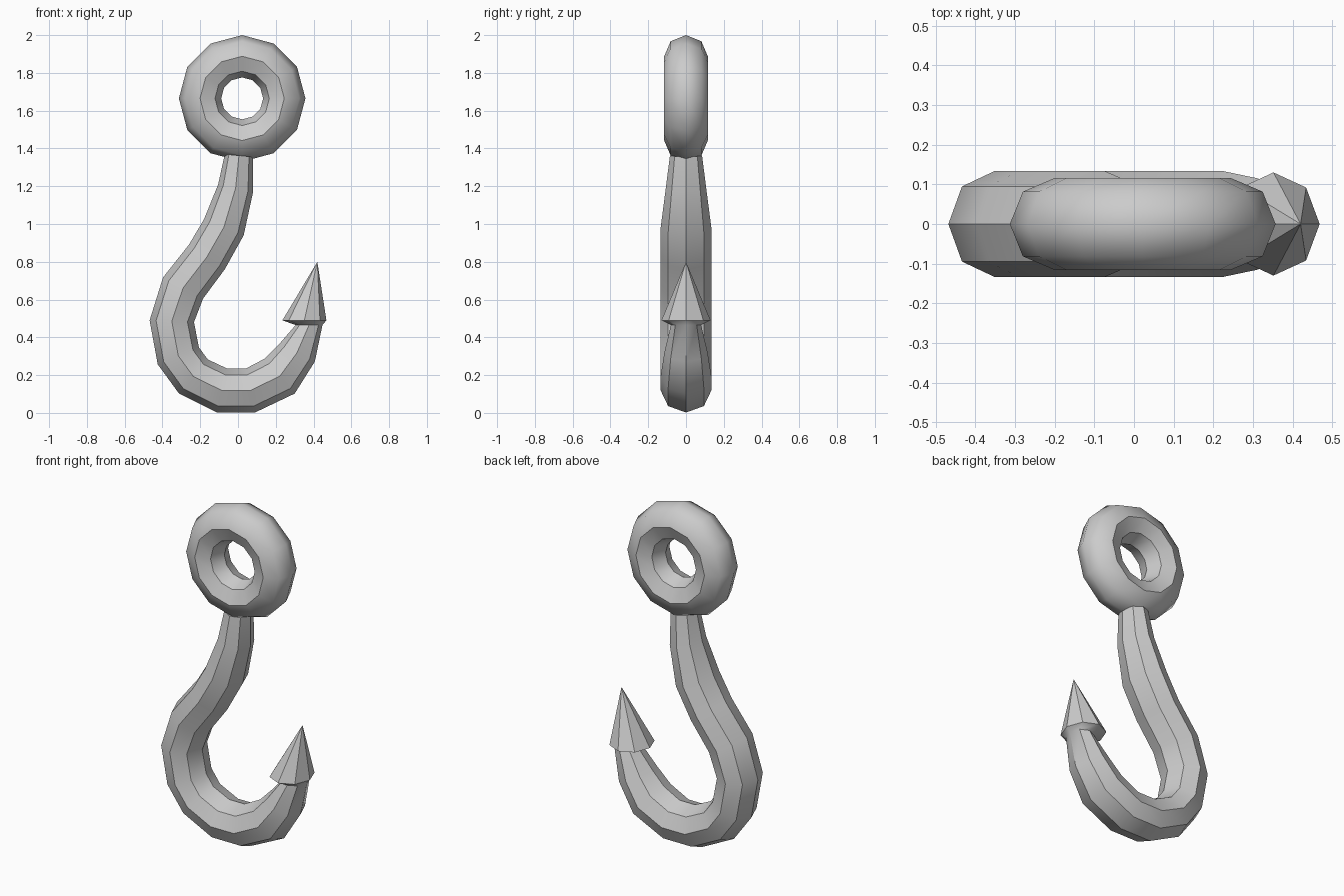
import bpy, bmesh, math

if "Cube" in bpy.data.objects:
    bpy.data.objects.remove(bpy.data.objects["Cube"])

SIDES = 8


def finish(bm, name, angle=35):
    bmesh.ops.recalc_face_normals(bm, faces=bm.faces)
    me = bpy.data.meshes.new(name)
    bm.to_mesh(me)
    bm.free()
    ob = bpy.data.objects.new(name, me)
    bpy.context.collection.objects.link(ob)
    bpy.ops.object.select_all(action='DESELECT')
    ob.select_set(True)
    bpy.context.view_layer.objects.active = ob
    bpy.ops.object.shade_smooth_by_angle(angle=math.radians(angle))
    return ob


def bridge(bm, a, b):
    n = len(a)
    for i in range(n):
        bm.faces.new((a[i], a[(i + 1) % n], b[(i + 1) % n], b[i]))


# Hook body: each station is outer (x, z), inner (x, z), half depth in y
stations = [
    (-0.07, 1.37, 0.08, 1.355, 0.085),
    (-0.105, 1.21, 0.08, 1.17, 0.107),
    (-0.18, 1.025, 0.03, 0.94, 0.134),
    (-0.26, 0.89, -0.07, 0.76, 0.134),
    (-0.397, 0.717, -0.185, 0.605, 0.134),
    (-0.468, 0.49, -0.233, 0.48, 0.134),
    (-0.425, 0.257, -0.207, 0.347, 0.134),
    (-0.312, 0.102, -0.16, 0.283, 0.134),
    (-0.112, 0.002, -0.058, 0.235, 0.134),
    (0.09, 0.002, 0.042, 0.235, 0.134),
    (0.30, 0.102, 0.143, 0.288, 0.134),
    (0.407, 0.272, 0.217, 0.363, 0.115),
    (0.447, 0.465, 0.305, 0.465, 0.08),
    (0.468, 0.49, 0.235, 0.49, 0.13),     # barb flare
]
bm = bmesh.new()
rings = []
for ox, oz, ix, iz, d in stations:
    cx, cz, hx, hz = (ox + ix) / 2, (oz + iz) / 2, (ox - ix) / 2, (oz - iz) / 2
    ring = []
    for k in range(SIDES):
        a = 2 * math.pi * k / SIDES
        ring.append(bm.verts.new((cx + hx * math.cos(a), d * math.sin(a), cz + hz * math.cos(a))))
    rings.append(ring)
for a, b in zip(rings, rings[1:]):
    bridge(bm, a, b)
bm.faces.new(rings[0])
# Pointed tip
apex = bm.verts.new((0.42, 0, 0.80))
last = rings[-1]
for k in range(SIDES):
    bm.faces.new((last[k], last[(k + 1) % SIDES], apex))
finish(bm, "hook")

# Eye ring: 12 x 8 torus facing the front
R, r, X, Z = 0.223, 0.112, 0.022, 1.665
bm = bmesh.new()
loops = []
for i in range(12):
    t = 2 * math.pi * i / 12
    loop = []
    for k in range(SIDES):
        p = 2 * math.pi * k / SIDES
        rad = R + r * math.cos(p)
        loop.append(bm.verts.new((X + rad * math.sin(t), r * 1.03 * math.sin(p), Z + rad * math.cos(t))))
    loops.append(loop)
for i in range(12):
    bridge(bm, loops[i], loops[(i + 1) % 12])
eye = finish(bm, "eye_ring")

# Outer wall of the ring is soft, the inner bevels stay crisp
for e in eye.data.edges:
    if all(math.hypot(eye.data.vertices[v].co.x - X, eye.data.vertices[v].co.z - Z) > 0.28 for v in e.vertices):
        e.use_edge_sharp = False
